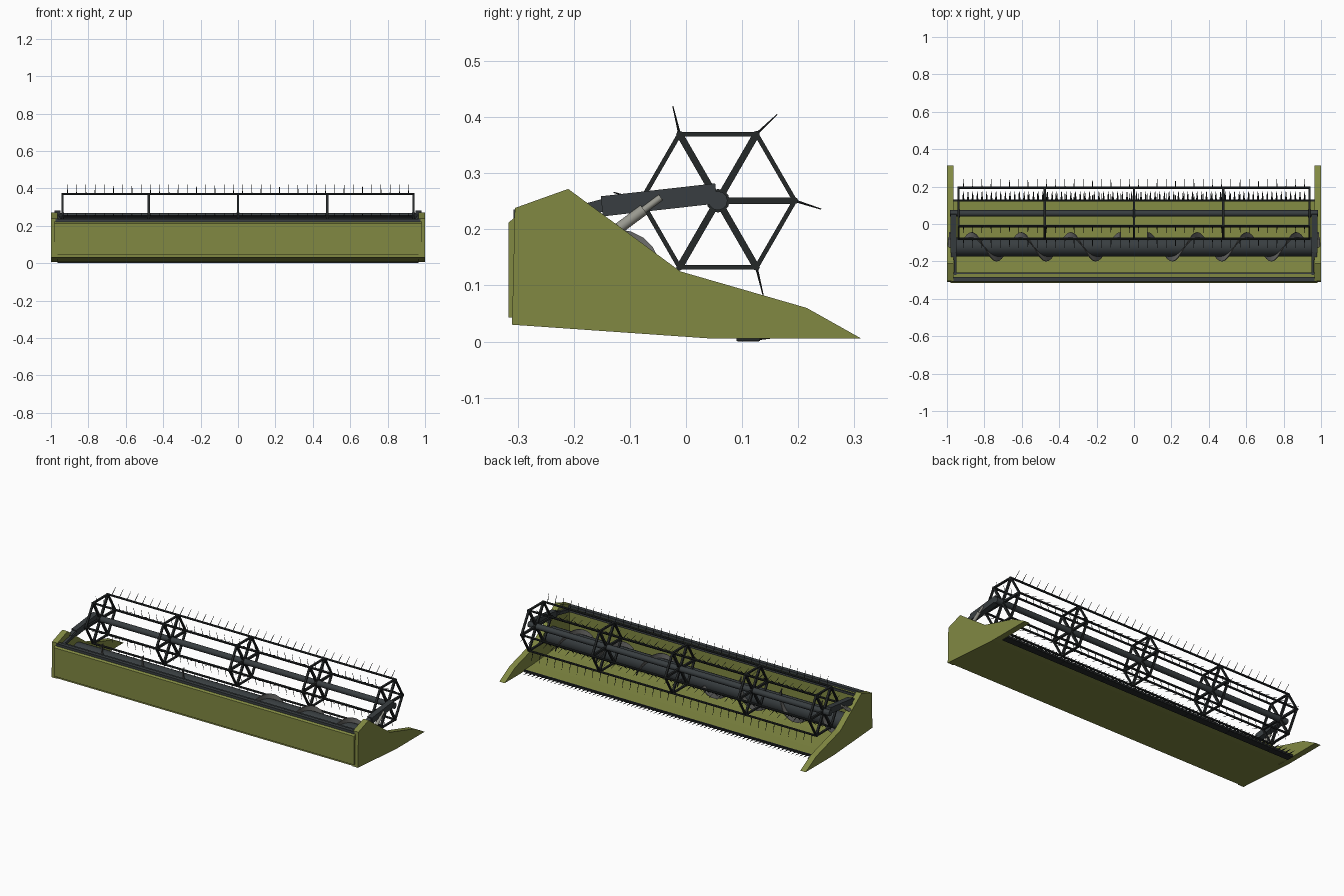
import bpy, bmesh, math
from mathutils import Vector, Matrix

if "Cube" in bpy.data.objects:
    bpy.data.objects.remove(bpy.data.objects["Cube"])


def material(name, rgb):
    m = bpy.data.materials.new(name)
    m.use_nodes = True
    m.diffuse_color = (*rgb, 1)
    m.node_tree.nodes["Principled BSDF"].inputs["Base Color"].default_value = (*rgb, 1)
    return m


olive = material("olive paint", (0.22, 0.25, 0.055))
dark = material("dark steel", (0.04, 0.048, 0.052))
black = material("black steel", (0.018, 0.021, 0.022))
grey = material("worn grey steel", (0.13, 0.13, 0.125))
silver = material("bright piston", (0.32, 0.32, 0.28))


def finish(name, bm, mat, smooth=False):
    bmesh.ops.recalc_face_normals(bm, faces=bm.faces)
    me = bpy.data.meshes.new(name)
    bm.to_mesh(me)
    bm.free()
    me.materials.append(mat)
    ob = bpy.data.objects.new(name, me)
    bpy.context.collection.objects.link(ob)
    if smooth:
        bpy.ops.object.select_all(action='DESELECT')
        ob.select_set(True)
        bpy.context.view_layer.objects.active = ob
        bpy.ops.object.shade_smooth_by_angle(angle=math.radians(40))
    return ob


def prism(bm, profile, x0, x1):
    """Extrude a (y, z) outline along x."""
    a = [bm.verts.new((x0, y, z)) for y, z in profile]
    b = [bm.verts.new((x1, y, z)) for y, z in profile]
    bm.faces.new(a)
    bm.faces.new(b[::-1])
    for i in range(len(a)):
        j = (i + 1) % len(a)
        bm.faces.new((a[i], b[i], b[j], a[j]))


def rod(bm, p, q, r, sides=6, tip=None):
    """Cylinder or taper between two points."""
    p, q = Vector(p), Vector(q)
    d = q - p
    rot = d.to_track_quat('Z', 'Y').to_matrix().to_4x4()
    bmesh.ops.create_cone(bm, cap_ends=True, segments=sides, radius1=r,
                          radius2=r if tip is None else tip, depth=d.length,
                          matrix=Matrix.Translation((p + q) / 2) @ rot)


def slab(p, q, w):
    """Rectangular (y, z) outline of width w around a line."""
    p, q = Vector(p), Vector(q)
    d = (q - p).normalized()
    n = Vector((-d.y, d.x)) * w / 2
    return [p + n, q + n, q - n, p - n]


# Side panels
panel = [(-0.31, 0.03), (-0.305, 0.238), (-0.21, 0.272), (-0.01, 0.125),
         (0.215, 0.06), (0.313, 0.005), (0.05, 0.005)]
for side, s in (("left", 1), ("right", -1)):
    bm = bmesh.new()
    prism(bm, panel, s * 0.965, s * 1.0)
    finish(side + "_side_panel", bm, olive)

# Floor and rear wall
bm = bmesh.new()
prism(bm, [(-0.305, 0.03), (0.05, 0.006), (0.13, 0.005), (0.13, 0.012),
           (0.05, 0.016), (-0.12, 0.028), (-0.305, 0.05)], -0.97, 0.97)
finish("floor", bm, olive)
bm = bmesh.new()
prism(bm, [(-0.316, 0.043), (-0.316, 0.212), (-0.305, 0.222), (-0.262, 0.222),
           (-0.262, 0.212), (-0.29, 0.205), (-0.29, 0.043)], -0.98, 0.98)
finish("rear_wall", bm, olive)

# Top beams
bm = bmesh.new()
prism(bm, [(-0.307, 0.212), (-0.307, 0.235), (-0.284, 0.235), (-0.284, 0.212)], -0.975, 0.975)
prism(bm, [(-0.268, 0.212), (-0.268, 0.226), (-0.259, 0.226), (-0.259, 0.212)], -0.965, 0.965)
finish("top_beam", bm, dark)

# Cutter bar with finger guards
bm = bmesh.new()
prism(bm, [(0.09, 0.001), (0.09, 0.008), (0.132, 0.014), (0.132, 0.001)], -0.965, 0.965)
for i in range(76):
    x = -0.9375 + i * 0.025
    rod(bm, (x, 0.125, 0.008), (x, 0.175, 0.009), 0.006, 4, 0.001)
finish("cutter_bar", bm, black)
bm = bmesh.new()
for s in (-1, 1):
    for x in (0.28, 0.56, 0.84):
        prism(bm, [(0.092, 0.0), (0.092, 0.005), (0.13, 0.005), (0.13, 0.0)],
              s * x - 0.02, s * x + 0.02)
finish("skid_shoes", bm, black)

# Auger tube
AY, AZ = -0.122, 0.122
bm = bmesh.new()
rod(bm, (-0.965, AY, AZ), (0.965, AY, AZ), 0.051, 24)
finish("auger_tube", bm, dark, True)

# Auger flights, mirrored towards the middle
PITCH, STEPS = 0.265, 20
for side, s in (("left", 1), ("right", -1)):
    bm = bmesh.new()
    prev = None
    for i in range(int(0.89 / PITCH * STEPS) + 1):
        a = math.tau * i / STEPS
        x = 0.07 + PITCH * i / STEPS
        ring = [bm.verts.new((s * (x + dx), AY + r * math.cos(a), AZ - r * math.sin(a)))
                for r, dx in ((0.047, 0), (0.078, 0), (0.078, 0.005), (0.047, 0.005))]
        if prev:
            for k in range(4):
                m = (k + 1) % 4
                bm.faces.new((prev[k], ring[k], ring[m], prev[m]))
        else:
            bm.faces.new(ring)
        prev = ring
    bm.faces.new(prev[::-1])
    finish(side + "_auger_flight", bm, grey, True)

# Reel axle
CY, CZ, R = 0.057, 0.251, 0.137
bm = bmesh.new()
rod(bm, (-0.965, CY, CZ), (0.965, CY, CZ), 0.017, 12)
finish("reel_axle", bm, dark, True)

corners = [(CY + R * math.cos(k * math.pi / 3), CZ + R * math.sin(k * math.pi / 3))
           for k in range(6)]

# Reel spiders: hub, six spokes and a hexagonal rim
bm = bmesh.new()
for x in (-0.938, -0.477, 0, 0.477, 0.938):
    rod(bm, (x - 0.007, CY, CZ), (x + 0.007, CY, CZ), 0.021, 12)
    for k in range(6):
        (y, z), (y2, z2) = corners[k], corners[(k + 1) % 6]
        prism(bm, slab((CY, CZ), (y, z), 0.012), x - 0.006, x + 0.006)
        prism(bm, slab((y, z), (y2, z2), 0.008), x - 0.006, x + 0.006)
finish("reel_spiders", bm, black)

# Reel bars with their spring tines
bars, tines = bmesh.new(), bmesh.new()
tine_dirs = [(0.047, -0.015), (0.037, 0.035), (-0.012, 0.05),
             (-0.049, 0.015), (-0.036, -0.035), (0.012, -0.05)]
for (y, z), (dy, dz) in zip(corners, tine_dirs):
    rod(bars, (-0.945, y, z), (0.945, y, z), 0.006, 8)
    for i in range(38):
        x = -0.912 + i * 0.0493
        rod(tines, (x, y, z), (x, y + dy, z + dz), 0.0024, 4, 0.001)
finish("reel_bars", bars, black, True)
finish("reel_tines", tines, black)

# Reel arms with lift cylinders
for side, s in (("left", 1), ("right", -1)):
    bm = bmesh.new()
    prism(bm, slab((-0.15, 0.241), (0.054, 0.264), 0.036), s * 0.95, s * 0.982)
    prism(bm, slab((-0.19, 0.232), (-0.14, 0.245), 0.022), s * 0.955, s * 0.978)
    prism(bm, slab((-0.27, 0.215), (-0.15, 0.24), 0.018), s * 0.948, s * 0.962)
    rod(bm, (s * 0.945, CY, CZ), (s * 0.984, CY, CZ), 0.017, 12)
    finish(side + "_reel_arm", bm, dark)
    bm = bmesh.new()
    rod(bm, (s * 0.984, -0.16, 0.172), (s * 0.984, -0.075, 0.235), 0.01, 10)
    rod(bm, (s * 0.984, -0.08, 0.231), (s * 0.984, -0.045, 0.257), 0.006, 10)
    finish(side + "_lift_cylinder", bm, silver, True)
